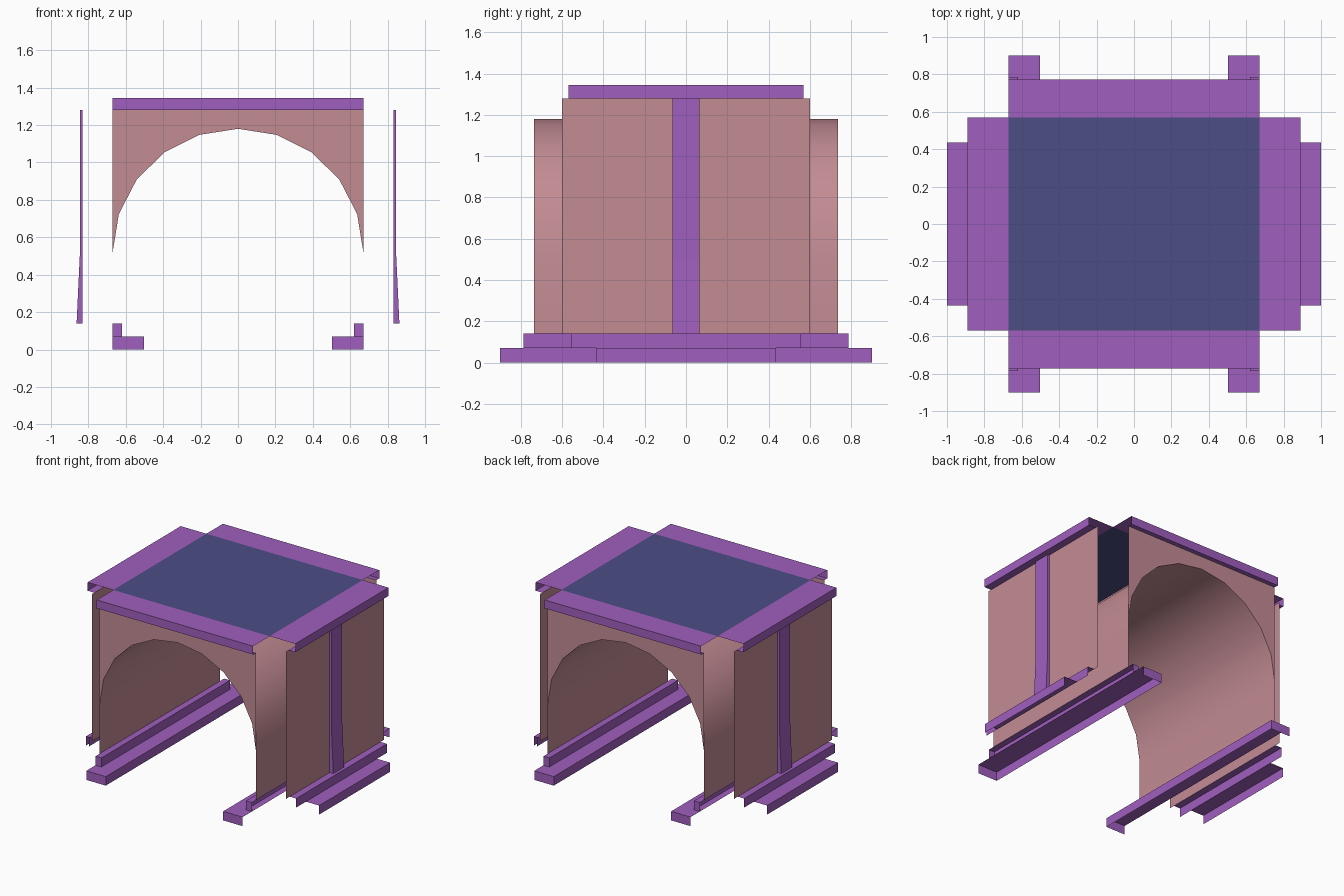
import bpy
import bmesh
import math

cube = bpy.data.objects.get("Cube")
if cube:
    bpy.data.objects.remove(cube, do_unlink=True)


def material(name, rgb):
    m = bpy.data.materials.new(name)
    m.use_nodes = True
    m.diffuse_color = (*rgb, 1)
    m.node_tree.nodes["Principled BSDF"].inputs["Base Color"].default_value = (*rgb, 1)
    return m


PURPLE = material("purple_trim", (0.352, 0.114, 0.515))
PINK = material("dusty_pink_wall", (0.546, 0.262, 0.296))
BLUE = material("dark_blue_roof", (0.072, 0.074, 0.231))


def finish(bm, name, mat, mirror=None):
    mesh = bpy.data.meshes.new(name)
    bm.to_mesh(mesh)
    bm.free()
    mesh.materials.append(mat)
    obj = bpy.data.objects.new(name, mesh)
    bpy.context.collection.objects.link(obj)
    if mirror:
        mod = obj.modifiers.new("Mirror", "MIRROR")
        mod.use_axis = (mirror == "x", mirror == "y", False)
        mod.use_mirror_merge = False
    return obj


def strip(name, profile, half, mat, axis="x", cap=None, mirror=True):
    """Sweep an open (outward, z) profile sideways; cap lists the extra end-cap points."""
    bm = bmesh.new()

    def place(p, side):
        d, z = p
        return bm.verts.new((d, side * half, z) if axis == "x" else (side * half, d, z))

    near = [place(p, -1) for p in profile]
    far = [place(p, 1) for p in profile]
    for i in range(len(profile) - 1):
        bm.faces.new((near[i], near[i + 1], far[i + 1], far[i]))
    if cap:
        bm.faces.new((near + [place(p, -1) for p in cap])[::-1])
        bm.faces.new(far + [place(p, 1) for p in cap])
    if axis == "y":
        bmesh.ops.reverse_faces(bm, faces=bm.faces[:])
    return finish(bm, name, mat, axis if mirror else None)


# Key levels and distances
STEP, BASE, EAVE, TOP = 0.07, 0.14, 1.28, 1.345
ARCH_X, ARCH_Y, WALL_X = 0.67, 0.737, 0.832
ROOF_Y = 0.57

# Roof and its edge trims
strip("roof_panel", [(-ARCH_X, TOP), (ARCH_X, TOP)], ROOF_Y, BLUE, mirror=False)
strip("end_roof_trim", [(ROOF_Y, TOP), (0.772, TOP), (0.772, EAVE), (ARCH_Y, EAVE)],
      ARCH_X, PURPLE, axis="y")
strip("side_roof_trim", [(ARCH_X, TOP), (0.89, TOP), (0.89, EAVE), (WALL_X, EAVE)],
      ROOF_Y, PURPLE)

# Side walls with a flared centre pillar
strip("side_wall", [(WALL_X, EAVE), (WALL_X, BASE)], 0.6, PINK)
strip("side_pillar", [(0.846, EAVE), (0.846, 0.5), (0.863, BASE)], 0.066, PURPLE,
      cap=[(WALL_X, BASE), (WALL_X, EAVE)])

# Stepped base outside the walls
strip("outer_base_upper", [(WALL_X, BASE), (0.887, BASE), (0.887, STEP)], 0.555, PURPLE)
strip("outer_base_lower", [(0.887, STEP), (1, STEP), (1, 0)], 0.435, PURPLE)

# Stepped rails inside the tunnel
strip("inner_rail_upper", [(0.62, STEP), (0.62, BASE), (ARCH_X, BASE)], 0.787, PURPLE,
      cap=[(ARCH_X, STEP)])
strip("inner_rail_lower", [(0.503, 0), (0.503, STEP), (ARCH_X, STEP)], 0.9, PURPLE,
      cap=[(ARCH_X, 0)])

# Tunnel vault: upright legs and an elliptical arch
SPRING, RISE, SEGMENTS = 0.52, 0.66, 10
arch = []
for i in range(SEGMENTS + 1):
    a = math.pi * i / SEGMENTS
    arch.append((ARCH_X * math.cos(a), SPRING + RISE * math.sin(a)))
vault = strip("tunnel_vault", [(ARCH_X, BASE)] + arch + [(-ARCH_X, BASE)],
              ARCH_Y, PINK, mirror=False)
for poly in vault.data.polygons:
    poly.use_smooth = True

# Arched end panels, filled between the arch and the eave
bm = bmesh.new()
low = [bm.verts.new((x, -ARCH_Y, z)) for x, z in arch]
high = [bm.verts.new((x, -ARCH_Y, EAVE)) for x, z in arch]
for i in range(SEGMENTS):
    bm.faces.new((low[i], high[i], high[i + 1], low[i + 1]))
bmesh.ops.dissolve_limit(bm, angle_limit=0.01, verts=bm.verts[:], edges=bm.edges[:])
finish(bm, "arched_end_panel", PINK, "y")
